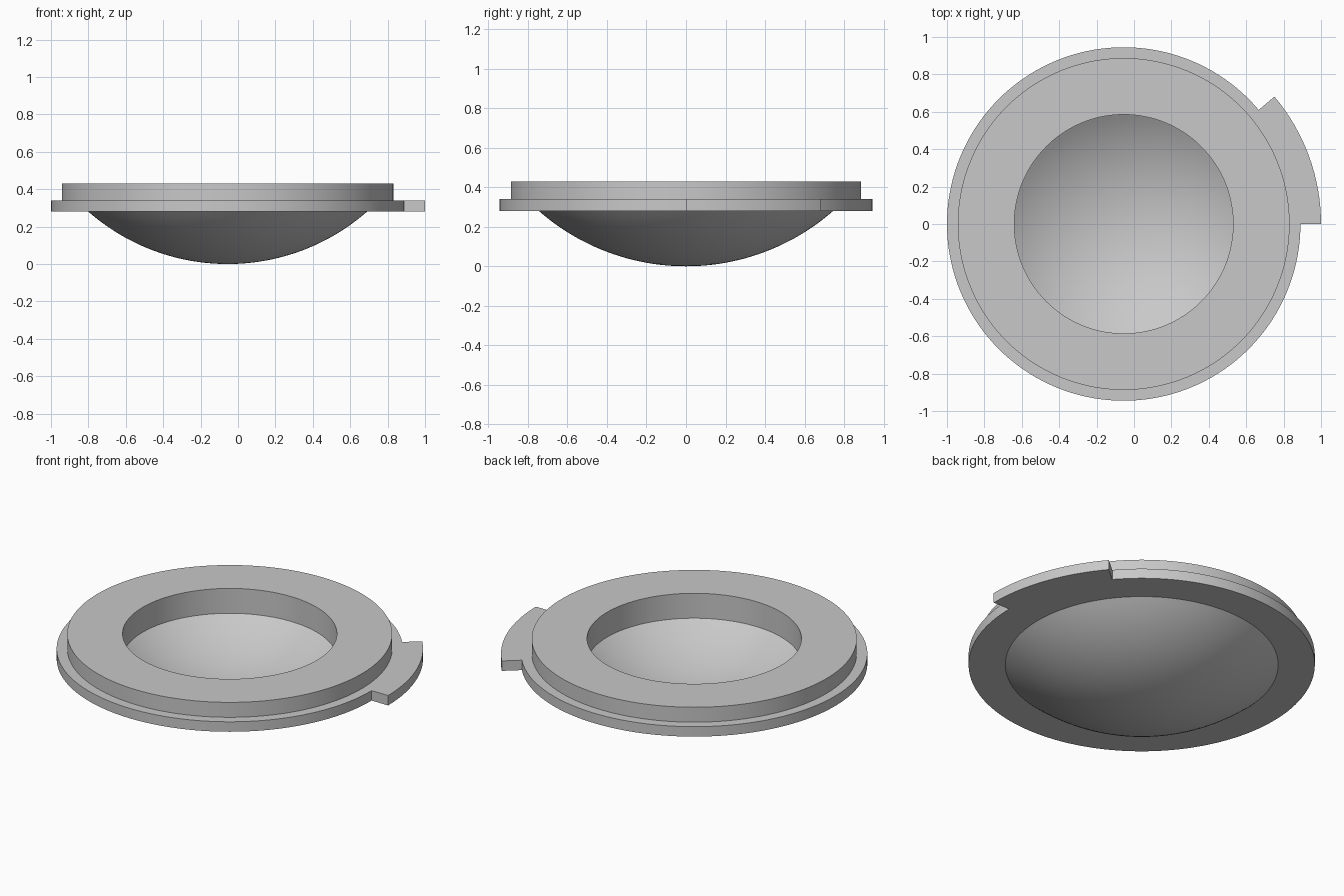
import bpy
import bmesh
from math import sin, cos, asin, radians, pi
from mathutils import Vector

cube = bpy.data.objects.get("Cube")
if cube:
    bpy.data.objects.remove(cube, do_unlink=True)

AXIS_X = -0.055          # ring axis, offset because the tab sticks out on one side
SEGMENTS = 144
FLANGE_Z, STEP_Z, TOP_Z = 0.28, 0.34, 0.43
FLANGE_R, COLLAR_R, HOLE_R, TAB_R = 0.945, 0.887, 0.585, 1.055

grey = bpy.data.materials.new("plain grey")
grey.use_nodes = True
grey.diffuse_color = (0.58, 0.58, 0.58, 1)
grey.node_tree.nodes["Principled BSDF"].inputs["Base Color"].default_value = grey.diffuse_color


def revolve(name, profile, angle=2 * pi, steps=SEGMENTS):
    """Spin a closed (radius, z) profile about the ring axis."""
    full = angle > 6
    bm = bmesh.new()
    verts = [bm.verts.new((r, 0, z)) for r, z in profile]
    edges = [bm.edges.new((v, verts[i - 1])) for i, v in enumerate(verts)]
    geom = verts + edges
    if not full:
        geom.append(bm.faces.new(verts))
    bmesh.ops.spin(bm, geom=geom, cent=(0, 0, 0), axis=(0, 0, 1),
                   angle=angle, steps=steps, use_duplicate=False)
    bmesh.ops.remove_doubles(bm, verts=bm.verts, dist=0.0001)
    bmesh.ops.recalc_face_normals(bm, faces=bm.faces)
    bmesh.ops.translate(bm, verts=bm.verts, vec=Vector((AXIS_X, 0, 0)))
    mesh = bpy.data.meshes.new(name)
    bm.to_mesh(mesh)
    bm.free()
    mesh.materials.append(grey)
    obj = bpy.data.objects.new(name, mesh)
    bpy.context.collection.objects.link(obj)
    bpy.ops.object.select_all(action='DESELECT')
    obj.select_set(True)
    bpy.context.view_layer.objects.active = obj
    bpy.ops.object.shade_smooth_by_angle(angle=radians(30))
    return obj


def arc(rim_r, depth, steps=24):
    """Spherical cap outline from its lowest point up to the rim."""
    radius = (rim_r ** 2 + depth ** 2) / (2 * depth)
    end = asin(rim_r / radius)
    return [(radius * sin(end * i / steps),
             FLANGE_Z - depth + radius * (1 - cos(end * i / steps)))
            for i in range(steps + 1)]


# Stepped ring: wide thin flange with a narrower collar on top
revolve("stepped_ring", [(HOLE_R, FLANGE_Z), (FLANGE_R, FLANGE_Z), (FLANGE_R, STEP_Z),
                         (COLLAR_R, STEP_Z), (COLLAR_R, TOP_Z), (HOLE_R, TOP_Z)])

# Hollow spherical bowl hanging below the ring
revolve("bowl", arc(0.745, FLANGE_Z) + arc(HOLE_R, 0.18)[::-1])

# Locking tab on the flange edge
revolve("flange_tab", [(0.935, FLANGE_Z), (TAB_R, FLANGE_Z), (TAB_R, STEP_Z), (0.935, STEP_Z)],
        angle=radians(40.2), steps=16)
